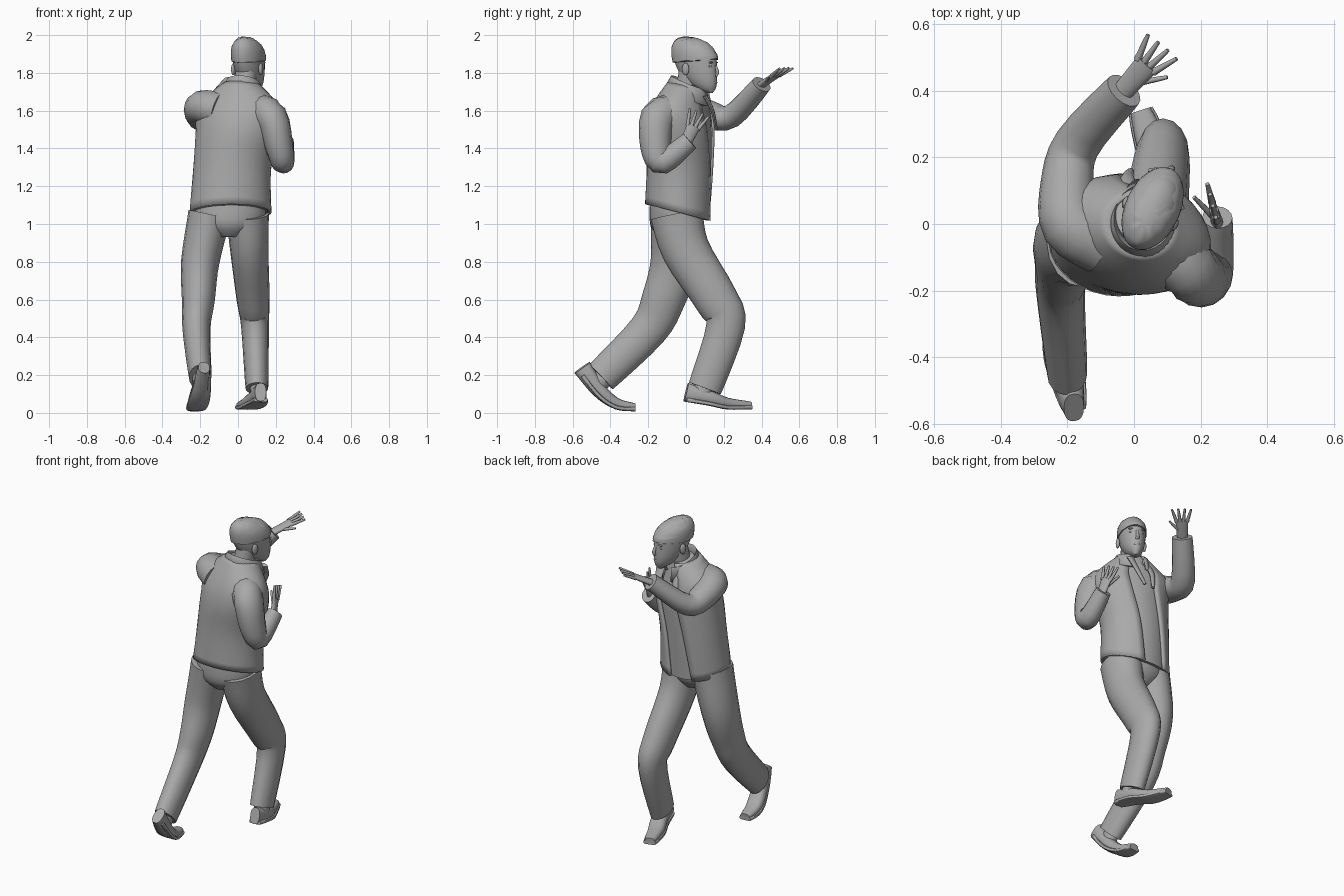
import bpy, bmesh, random
from math import sin, cos, pi, radians, copysign
from mathutils import Vector

random.seed(4)
old = bpy.data.objects.get("Cube")
if old:
    bpy.data.objects.remove(old)

shade = (.4, .4, .4, 1)
grey = bpy.data.materials.new("plain_grey")
grey.use_nodes = True
grey.diffuse_color = shade
grey.node_tree.nodes["Principled BSDF"].inputs["Base Color"].default_value = shade


def skin(name, rings, closed=True, thickness=0):
    """Bridge rings of points into one smooth part."""
    bm = bmesh.new()
    loops = [[bm.verts.new(point) for point in ring] for ring in rings]
    count = len(loops[0])
    for low, high in zip(loops, loops[1:]):
        for i in range(count if closed else count - 1):
            j = (i + 1) % count
            bm.faces.new((low[i], low[j], high[j], high[i]))
    if closed:
        bm.faces.new(loops[0])
        bm.faces.new(loops[-1])
    bmesh.ops.recalc_face_normals(bm, faces=bm.faces)
    mesh = bpy.data.meshes.new(name)
    bm.to_mesh(mesh)
    bm.free()
    mesh.materials.append(grey)
    part = bpy.data.objects.new(name, mesh)
    bpy.context.collection.objects.link(part)
    if thickness:
        cloth = part.modifiers.new("cloth", "SOLIDIFY")
        cloth.thickness = thickness
        cloth.offset = 0
    bpy.ops.object.select_all(action="DESELECT")
    part.select_set(True)
    bpy.context.view_layer.objects.active = part
    bpy.ops.object.shade_smooth_by_angle(angle=radians(50))


def smooth_path(points, steps=4):
    """Pass a soft curve through points of any dimension."""
    points = [Vector(point) for point in points]
    result = []
    for i in range(len(points) - 1):
        here, there = points[i], points[i + 1]
        leave = (there - points[max(i - 1, 0)]) / 2
        arrive = (points[min(i + 2, len(points) - 1)] - here) / 2
        for k in range(steps):
            t = k / steps
            ease = t * t * (3 - 2 * t)
            result.append(here.lerp(there, ease) + leave * t * (1 - t) ** 2 - arrive * t * t * (1 - t))
    return result + [points[-1]]


def taper(start, end):
    """Width and depth changing evenly from start to end."""
    return lambda t: Vector(start).lerp(Vector(end), t)


def limb(name, points, size, across=(1, 0, 0), power=1, sides=16):
    """Sweep a rounded section along a soft path."""
    path = smooth_path(points)
    last = len(path) - 1
    rings = []
    for k, centre in enumerate(path):
        along = (path[min(k + 1, last)] - path[max(k - 1, 0)]).normalized()
        side = Vector(across)
        side = (side - along * side.dot(along)).normalized()
        up = along.cross(side)
        width, depth = size(k / last)
        ring = []
        for i in range(sides):
            turn = 2 * pi * i / sides
            u, v = (copysign(abs(w) ** power, w) for w in (cos(turn), sin(turn)))
            ring.append(centre + side * width * u + up * depth * v)
        rings.append(ring)
    skin(name, rings)


def slices(name, rows, yaw, slope, span=(0, 360), grow=1, closed=True, thickness=0, jitter=0, sides=32):
    """Stack ovals (x, y, z, half width, half depth), turned and sloped by height."""
    rings = []
    first, last = span
    for x, y, z, width, depth in rows:
        turn = radians(yaw(z))
        ring = []
        for i in range(sides):
            angle = radians(first + (last - first) * i / (sides if closed else sides - 1))
            u, v = width * grow * cos(angle), depth * grow * sin(angle)
            rise = slope(z) * v + random.uniform(-jitter, jitter)
            ring.append((x + u * cos(turn) - v * sin(turn), y + u * sin(turn) + v * cos(turn), z + rise))
        rings.append(ring)
    skin(name, rings, closed, thickness)


def level(z):
    return 0


# Torso: shirt under an open jacket, with a folded collar and lapels
body = smooth_path([
    (-.04, -.04, 1.06, .21, .17),
    (-.03, -.03, 1.3, .2, .17),
    (0, -.03, 1.5, .22, .17),
    (0, -.02, 1.62, .22, .14),
    (.02, 0, 1.74, .09, .09),
])


def twist(z):
    return -40 * (min(z, 1.6) - 1.1)


def hem_slope(z):
    return -abs(z - 1.5) * .6


slices("shirt", body, twist, hem_slope, grow=.95)
opening = dict(span=(112, 432), closed=False, thickness=.014)
slices("jacket", body, twist, hem_slope, **opening)
collar = [(.03, .01, 1.67, .12, .12), (.03, .02, 1.74, .09, .1), (.03, .02, 1.7, .08, .08)]
slices("collar", collar, lambda z: -15, lambda z: -.4, **opening)
for name, side in (("left_lapel", -1), ("right_lapel", 1)):
    edge = [(.05 + side * .06, .1, 1.68), (.04 + side * .06, .14, 1.6), (.02 + side * .03, .16, 1.5)]
    limb(name, edge, taper((.03, .012), (.01, .008)), sides=8)

# Trousers: seat and two striding legs
seat = [(-.045, -.05, .93, .07, .09), (-.045, -.05, 1, .18, .14), (-.04, -.045, 1.13, .19, .145)]
slices("trouser_seat", smooth_path(seat), level, level)
cut = taper((.115, .14), (.06, .09))
limb("right_trouser_leg", [(.05, -.05, 1.05), (.06, 0, .86), (.08, .16, .6), (.09, .21, .46), (.1, .1, .13)], cut)
limb("left_trouser_leg",
     [(-.15, -.05, 1.05), (-.2, -.06, .8), (-.21, -.12, .6), (-.22, -.2, .44), (-.2, -.45, .19)], cut)


# Shoes: rounded upper over a flat sole, both following the bend of the foot
def shoe(side, ground, ankle):
    def width(t):
        return .03 + .02 * sin(pi * t)

    def height(t):
        return .05 - .03 * t

    upper = [Vector(p) + Vector((0, 0, height(i / 3))) for i, p in enumerate(ground)]
    limb(side + "_shoe", upper, lambda t: (width(t), height(t)), power=.8)
    limb(side + "_shoe_sole", [Vector(p) + Vector((0, 0, .01)) for p in ground],
         lambda t: (width(t) + .007, .012), power=.5)
    limb(side + "_ankle", ankle, taper((.045, .05), (.04, .055)))


shoe("right", [(.12, 0, .06), (.1, .12, .04), (.06, .22, .02), (.02, .34, .02)],
     [(.1, .11, .2), (.11, .08, .09)])
shoe("left", [(-.18, -.55, .19), (-.2, -.46, .08), (-.22, -.37, .02), (-.23, -.27, .01)],
     [(-.2, -.4, .23), (-.2, -.47, .15)])

# Sleeves
limb("right_sleeve", [(.1, -.07, 1.58), (.18, -.15, 1.56), (.22, -.16, 1.4), (.24, -.12, 1.33), (.25, .02, 1.44)],
     taper((.1, .11), (.045, .05)))
limb("left_sleeve", [(-.1, -.05, 1.6), (-.19, 0, 1.62), (-.2, .12, 1.58), (-.17, .24, 1.57), (-.03, .4, 1.74)],
     taper((.1, .1), (.05, .06)), across=(0, 0, 1))


# Hands: flattened palm with a fan of tapering fingers
def hand(side, wrist, palm, spread, thumb):
    wrist, palm, spread = Vector(wrist), Vector(palm), Vector(spread).normalized()
    axis = (palm - wrist).normalized()
    limb(side + "_palm", [wrist, palm], taper((.03, .02), (.038, .013)), across=spread)
    digit = taper((.012, .012), (.006, .006))
    for i in range(4):
        place = i - 1.5
        root = palm + spread * place * .02 - axis * .01
        tip = root + (axis + spread * place * .2).normalized() * .09
        limb(f"{side}_finger_{i + 1}", [root, tip], digit, across=spread, sides=8)
    limb(side + "_thumb", [wrist.lerp(palm, .3), thumb], digit, across=spread, sides=8)


hand("right", (.25, 0, 1.43), (.24, .04, 1.52), (-.25, 1, -.4), (.18, .08, 1.54))
hand("left", (-.04, .39, 1.73), (.04, .48, 1.79), (1, -.8, 0), (.1, .44, 1.78))

# Head, turned a little to one side
TURN = radians(-25)


def on_head(forward, sideways, z):
    return (.055 - forward * sin(TURN) + sideways * cos(TURN),
            .045 + forward * cos(TURN) + sideways * sin(TURN), z)


def facing(z):
    return -25


def skull(start, end, rows=12):
    """Full crown, narrowing to a chin that sits forward."""
    for i in range(rows + 1):
        t = start + (end - start) * i / rows
        low = (1 - t) ** 2
        bulge = (1 - abs(2 * t - 1) ** 3) ** .5
        place = on_head(.09 * low * (1 - t) - .03 * t ** 6, 0, 1.69 + .3 * t)
        yield *place, .082 * bulge * (1 - .4 * low), .13 * bulge * (1 - .45 * low)


def blob(name, centre, size):
    """Small ellipsoid facing with the head."""
    x, y, z = centre
    width, depth, height = size
    angles = [radians(a) for a in range(-80, 81, 20)]
    rows = [(x, y, z + height * sin(a), width * cos(a), depth * cos(a)) for a in angles]
    slices(name, rows, facing, level, sides=14)


limb("neck", [(.02, -.01, 1.6), (.045, .03, 1.82)], taper((.06, .065), (.058, .065)))
slices("head", skull(.01, .98), facing, level)
slices("hair", skull(.58, .99), facing, lambda z: 3 * max(0, 1.92 - z) - .1, grow=1.07, jitter=.004)

# Face features
limb("nose", [on_head(.118, 0, 1.845), on_head(.135, 0, 1.8), on_head(.115, 0, 1.78)],
     taper((.008, .008), (.014, .008)))
blob("lips", on_head(.118, 0, 1.75), (.022, .012, .009))
for name, side in (("left", -1), ("right", 1)):
    blob(name + "_ear", on_head(-.015, side * .08, 1.82), (.011, .02, .033))
    blob(name + "_eye", on_head(.105, side * .03, 1.835), (.014, .011, .007))
    blob(name + "_brow", on_head(.11, side * .03, 1.855), (.02, .01, .005))
